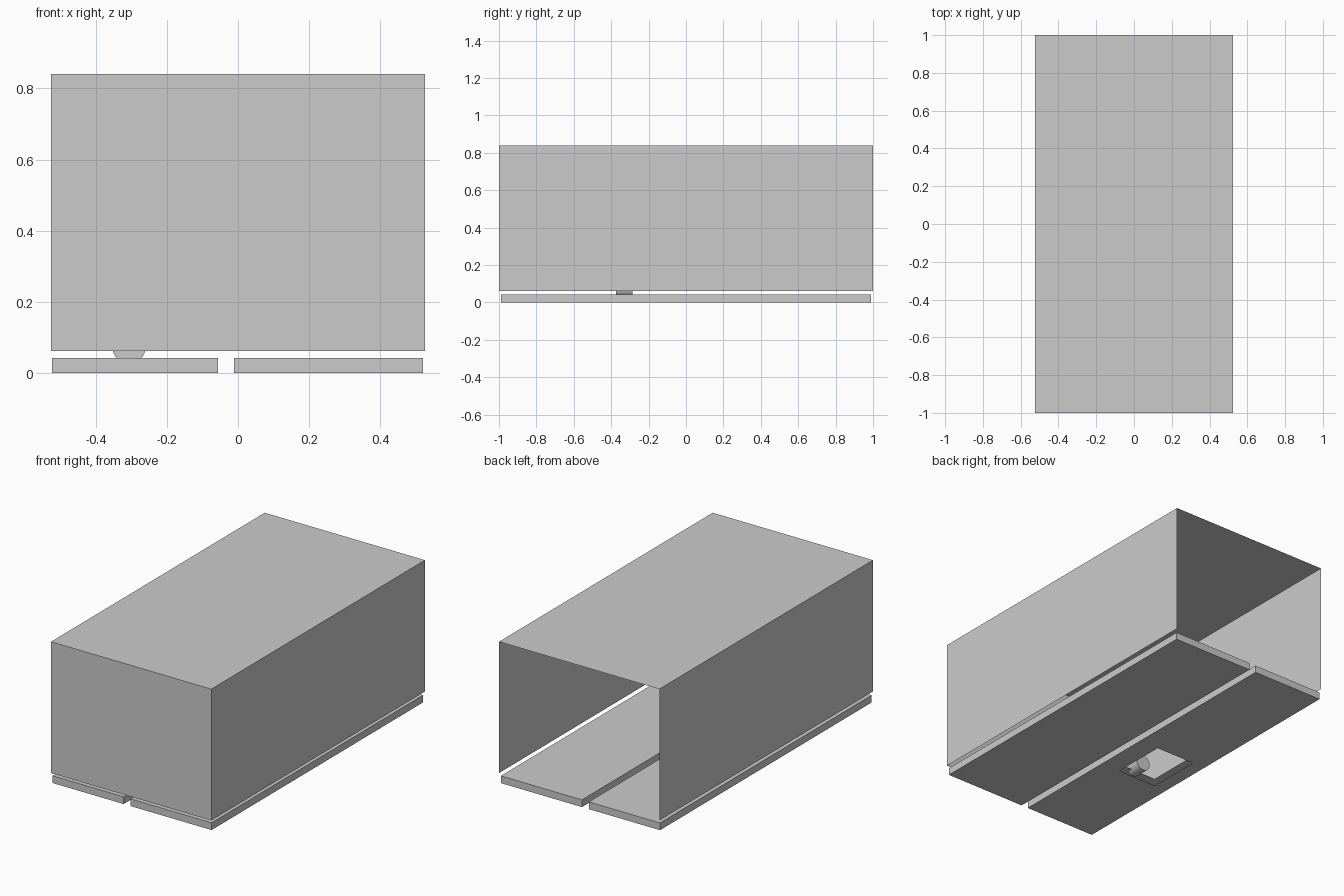
import bpy, bmesh, math
from mathutils import Matrix

if "Cube" in bpy.data.objects:
    bpy.data.objects.remove(bpy.data.objects["Cube"])


def make_object(name, bm):
    mesh = bpy.data.meshes.new(name)
    bm.to_mesh(mesh)
    bm.free()
    obj = bpy.data.objects.new(name, mesh)
    bpy.context.collection.objects.link(obj)
    return obj


def box(name, x, y, z, open_sides=()):
    """Box from (min, max) ranges; faces whose normal is in open_sides are removed."""
    bm = bmesh.new()
    bmesh.ops.create_cube(bm, size=1)
    bm.normal_update()
    gone = [f for f in bm.faces
            if tuple(round(c) for c in f.normal) in open_sides]
    bmesh.ops.delete(bm, geom=gone, context='FACES')
    for v in bm.verts:
        for i, (lo, hi) in enumerate((x, y, z)):
            v.co[i] = hi if v.co[i] > 0 else lo
    return make_object(name, bm)


def slab_with_hole(name, x, y, z, hole_x, hole_y):
    """Hollow slab whose top and bottom skins share an unlined rectangular opening."""
    bm = bmesh.new()

    def ring(xr, yr, height):
        return [bm.verts.new((xr[i], yr[j], height))
                for i, j in ((0, 0), (1, 0), (1, 1), (0, 1))]

    outer = [ring(x, y, h) for h in z]
    inner = [ring(hole_x, hole_y, h) for h in z]
    for i in range(4):
        j = (i + 1) % 4
        bm.faces.new((outer[0][j], outer[0][i], inner[0][i], inner[0][j]))
        bm.faces.new((outer[1][i], outer[1][j], inner[1][j], inner[1][i]))
        bm.faces.new((outer[0][i], outer[0][j], outer[1][j], outer[1][i]))
    return make_object(name, bm)


# Thin cover, open at the back and underneath
box("cover_shell", (-0.525, 0.525), (-1, 1), (0.062, 0.84),
    open_sides=((0, 1, 0), (0, 0, -1)))

# Two floor slabs with a gap between them
slab_y, slab_z = (-0.99, 0.99), (0, 0.043)
box("right_floor_slab", (-0.011, 0.52), slab_y, slab_z)
slab_with_hole("left_floor_slab", (-0.523, -0.056), slab_y, slab_z,
               (-0.438, -0.182), (-0.343, -0.011))

# Short roller lying along y, sunk into the edge of the opening
bm = bmesh.new()
bmesh.ops.create_cone(bm, cap_ends=True, segments=32, radius1=0.047,
                      radius2=0.047, depth=0.09,
                      matrix=Matrix.Translation((-0.306, -0.33, 0.074))
                      @ Matrix.Rotation(math.pi / 2, 4, 'X'))
roller = make_object("roller", bm)
bpy.context.view_layer.objects.active = roller
roller.select_set(True)
bpy.ops.object.shade_smooth_by_angle(angle=math.radians(30))
